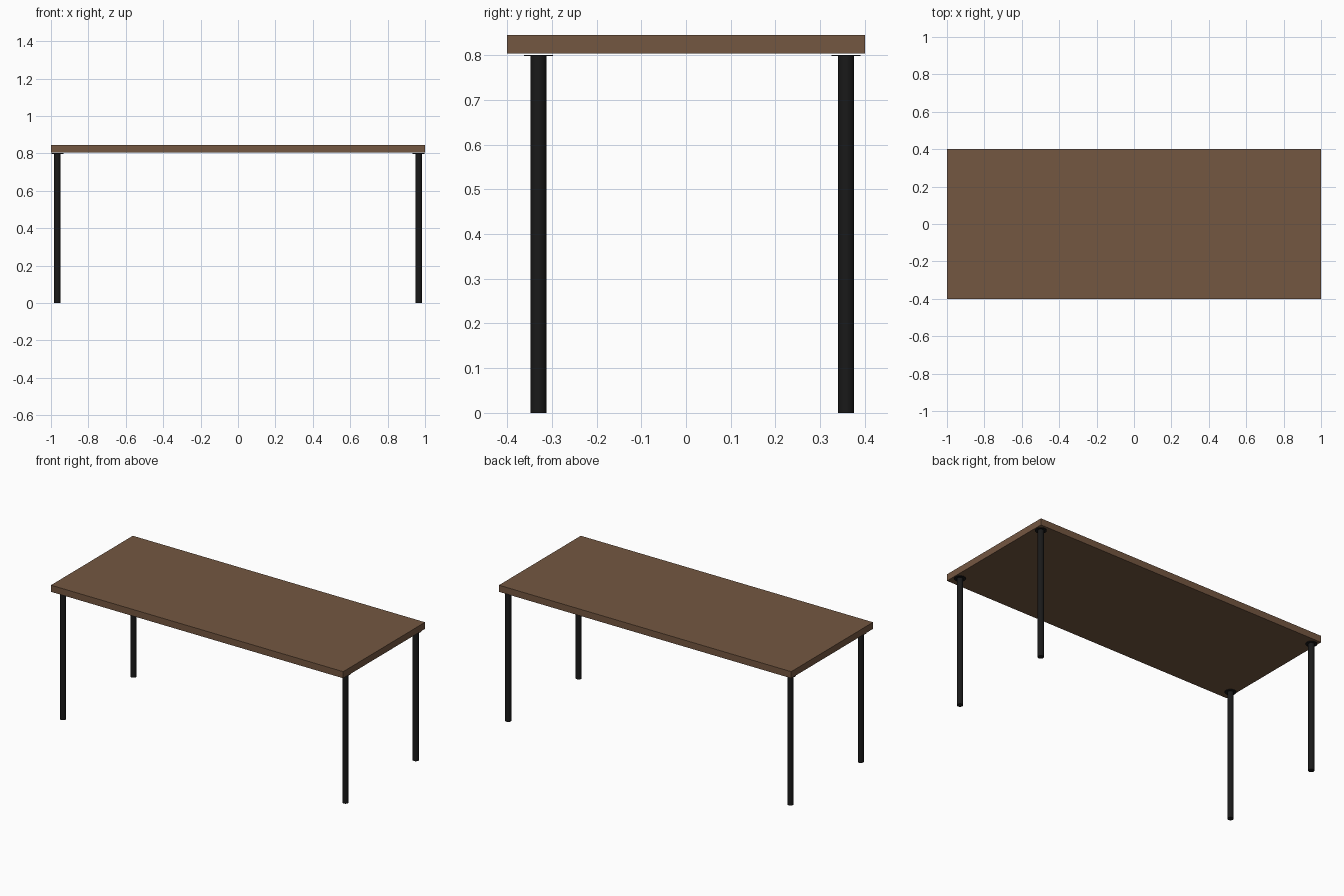
import bpy

if "Cube" in bpy.data.objects:
    bpy.data.objects.remove(bpy.data.objects["Cube"])


def material(name, rgb):
    m = bpy.data.materials.new(name)
    m.diffuse_color = (*rgb, 1.0)
    m.use_nodes = True
    m.node_tree.nodes["Principled BSDF"].inputs["Base Color"].default_value = m.diffuse_color
    return m


wood = material("brown wood", (0.175, 0.095, 0.053))
black = material("black metal", (0.010, 0.010, 0.010))


def cylinder(name, radius, z0, z1, x, y):
    bpy.ops.mesh.primitive_cylinder_add(vertices=32, radius=radius, depth=z1 - z0,
                                        location=(x, y, (z0 + z1) / 2))
    ob = bpy.context.object
    ob.name = name
    ob.data.materials.append(black)
    bpy.ops.object.shade_smooth_by_angle()


# Table top
bpy.ops.mesh.primitive_cube_add(size=1, location=(0, 0, 0.8245))
top = bpy.context.object
top.name = "table_top"
top.scale = (2.0, 0.8, 0.041)
bpy.ops.object.transform_apply(location=False, rotation=False, scale=True)
top.data.materials.append(wood)

# Legs with round mounting plates (rear pair sits nearer the edge)
for side, x in (("left", -0.966), ("right", 0.966)):
    for end, y in (("front", -0.33), ("back", 0.358)):
        cylinder(f"{end}_{side}_leg", 0.0175, 0.0, 0.799, x, y)
        cylinder(f"{end}_{side}_mounting_plate", 0.032, 0.798, 0.801, x, y)
